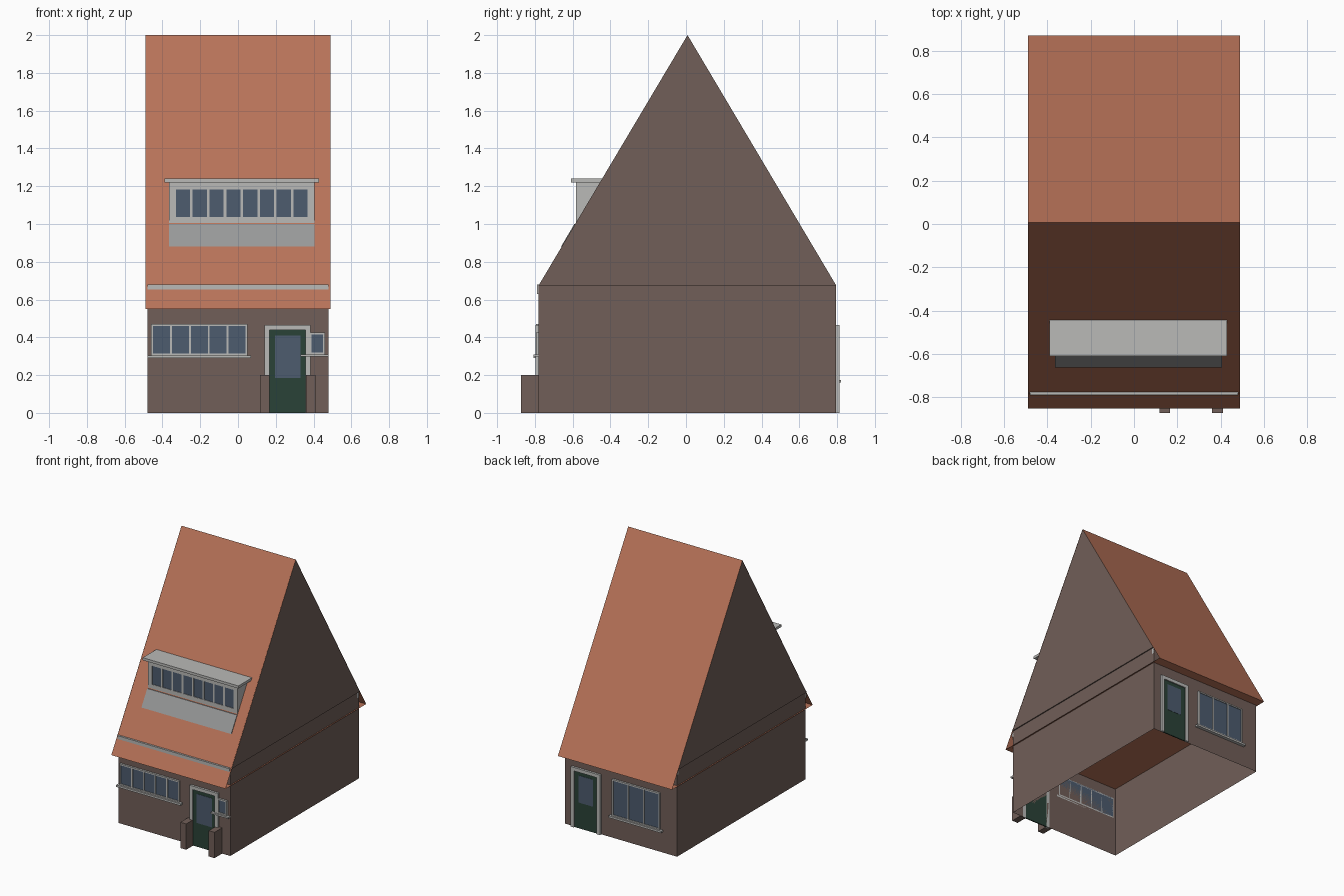
import bpy, bmesh

if "Cube" in bpy.data.objects:
    bpy.data.objects.remove(bpy.data.objects["Cube"])


def material(name, r, g, b):
    m = bpy.data.materials.new(name)
    m.diffuse_color = [(c / 255) ** 2.2 for c in (r, g, b)] + [1]
    m.use_nodes = True
    m.node_tree.nodes["Principled BSDF"].inputs["Base Color"].default_value = m.diffuse_color
    return m


BRICK = material("brick", 112, 95, 89)
TILE = material("roof_tile", 182, 114, 89)
TRIM = material("trim", 184, 184, 182)
LEAD = material("lead", 150, 151, 151)
GLASS = material("glass", 78, 92, 110)
GREEN = material("door_green", 46, 68, 58)


def mesh(name, mat, faces):
    """Object from a list of faces, each a list of points."""
    bm = bmesh.new()
    for f in faces:
        bm.faces.new([bm.verts.new(p) for p in f])
    bmesh.ops.remove_doubles(bm, verts=bm.verts, dist=1e-5)
    bmesh.ops.recalc_face_normals(bm, faces=bm.faces)
    me = bpy.data.meshes.new(name)
    bm.to_mesh(me)
    bm.free()
    me.materials.append(mat)
    ob = bpy.data.objects.new(name, me)
    bpy.context.collection.objects.link(ob)
    return ob


def prism(name, mat, x0, x1, profile):
    """Extrude a (y, z) profile along x."""
    a = [(x0, y, z) for y, z in profile]
    b = [(x1, y, z) for y, z in profile]
    n = len(a)
    sides = [[a[i], a[(i + 1) % n], b[(i + 1) % n], b[i]] for i in range(n)]
    return mesh(name, mat, [a, b] + sides)


def box(name, mat, x0, x1, y0, y1, z0, z1):
    return prism(name, mat, x0, x1, [(y0, z0), (y1, z0), (y1, z1), (y0, z1)])


def window(name, x0, x1, z0, z1, n, wall, s, mx=.01, mz=.01, bar=.01, depth=.015):
    """Frame with n panes on the wall plane y=wall, facing direction s."""
    out = wall + s * depth
    box(name + "_glass", GLASS, x0 + .002, x1 - .002, wall, wall + s * depth * .6,
        z0 + .002, z1 - .002)
    box(name + "_top_rail", TRIM, x0, x1, wall, out, z1 - mz, z1)
    box(name + "_bottom_rail", TRIM, x0, x1, wall, out, z0, z0 + mz)
    pitch = (x1 - x0 - 2 * mx + bar) / n
    for i in range(n + 1):
        a = x0 if i == 0 else x0 + mx + i * pitch - bar
        b = x1 if i == n else x0 + mx + i * pitch
        if i == 0:
            b = x0 + mx
        if i == n:
            a = x1 - mx
        box(f"{name}_bar_{i}", TRIM, a, b, wall, out, z0 + mz, z1 - mz)


def door(name, x0, x1, top, wall, s, glass):
    """Green door with glazed panel and frame on three sides."""
    out, leaf = wall + s * .017, wall + s * .008
    w = .027
    box(name + "_left_jamb", TRIM, x0, x0 + w, wall, out, 0, top)
    box(name + "_right_jamb", TRIM, x1 - w, x1, wall, out, 0, top)
    box(name + "_head", TRIM, x0 + w, x1 - w, wall, out, top - w, top)
    box(name + "_leaf", GREEN, x0 + w, x1 - w, wall, leaf, 0, top - w)
    g0, g1, h0, h1 = glass
    box(name + "_glass", GLASS, g0, g1, wall, leaf + s * .002, h0, h1)


# Walls, open underneath
YF, YB, RIDGE = -.78, .795, .008
X, E, EZ = .48, .675, .55
corners = [(-X, YF), (X, YF), (X, YB), (-X, YB)]
mesh("walls", BRICK, [[(*p, 0), (*q, 0), (*q, E), (*p, E)]
                      for p, q in zip(corners, corners[1:] + corners[:1])])

# Gables, with the narrow ledge beneath them
G = .488
for side, x in (("left", -G), ("right", G)):
    xi = X if x > 0 else -X
    mesh(side + "_gable", BRICK, [
        [(x, YF, E), (x, YB, E), (x, RIDGE, 2)],
        [(x, YF, E), (x, YB, E), (xi, YB, E), (xi, YF, E)]])

# Roof slopes and flat soffit
R, RF, RB = .49, -.852, .87
mesh("roof", TILE, [
    [(-R, RF, EZ), (R, RF, EZ), (R, RIDGE, 2), (-R, RIDGE, 2)],
    [(-R, RB, EZ), (R, RB, EZ), (R, RIDGE, 2), (-R, RIDGE, 2)],
    [(-R, RF, EZ), (R, RF, EZ), (R, RB, EZ), (-R, RB, EZ)]])

# Gutter strips
box("front_gutter", TRIM, -X, X, -.79, -.77, .63, .68)
box("back_gutter", TRIM, -X, X, .775, .793, .63, .672)

# Dormer
prism("dormer_body", TRIM, -.365, .405, [(-.572, 1), (-.572, 1.22), (-.452, 1.22)])
window("dormer_window", -.365, .405, 1.0, 1.22, 8, -.572, -1,
       mx=.036, mz=.038, bar=.014, depth=.01)
box("dormer_roof", TRIM, -.39, .43, -.61, -.44, 1.22, 1.24)
prism("dormer_apron", LEAD, -.365, .405,
      [(-.662, .88), (-.591, 1.0), (-.575, 1.0), (-.646, .88)])

# Front windows, sills, door and porch posts
window("front_window", -.46, .05, .305, .47, 5, YF, -1)
box("front_sill", TRIM, -.48, .07, -.807, YF, .29, .305)
window("side_light", .38, .46, .31, .425, 1, YF, -1)
box("side_light_sill", TRIM, .33, .48, -.807, YF, .298, .31)
door("front_door", .14, .385, .465, YF, -1, (.197, .33, .185, .41))
for i, x in enumerate((.117, .36)):
    box(f"porch_post_{i}", BRICK, x, x + .05, -.873, YF, 0, .2)

# Back door and window
door("back_door", .17, .42, .465, YB, 1, (.235, .36, .2, .41))
window("back_window", -.34, .07, .175, .46, 3, YB, 1)
box("back_sill", TRIM, -.36, .09, YB, .82, .16, .175)
